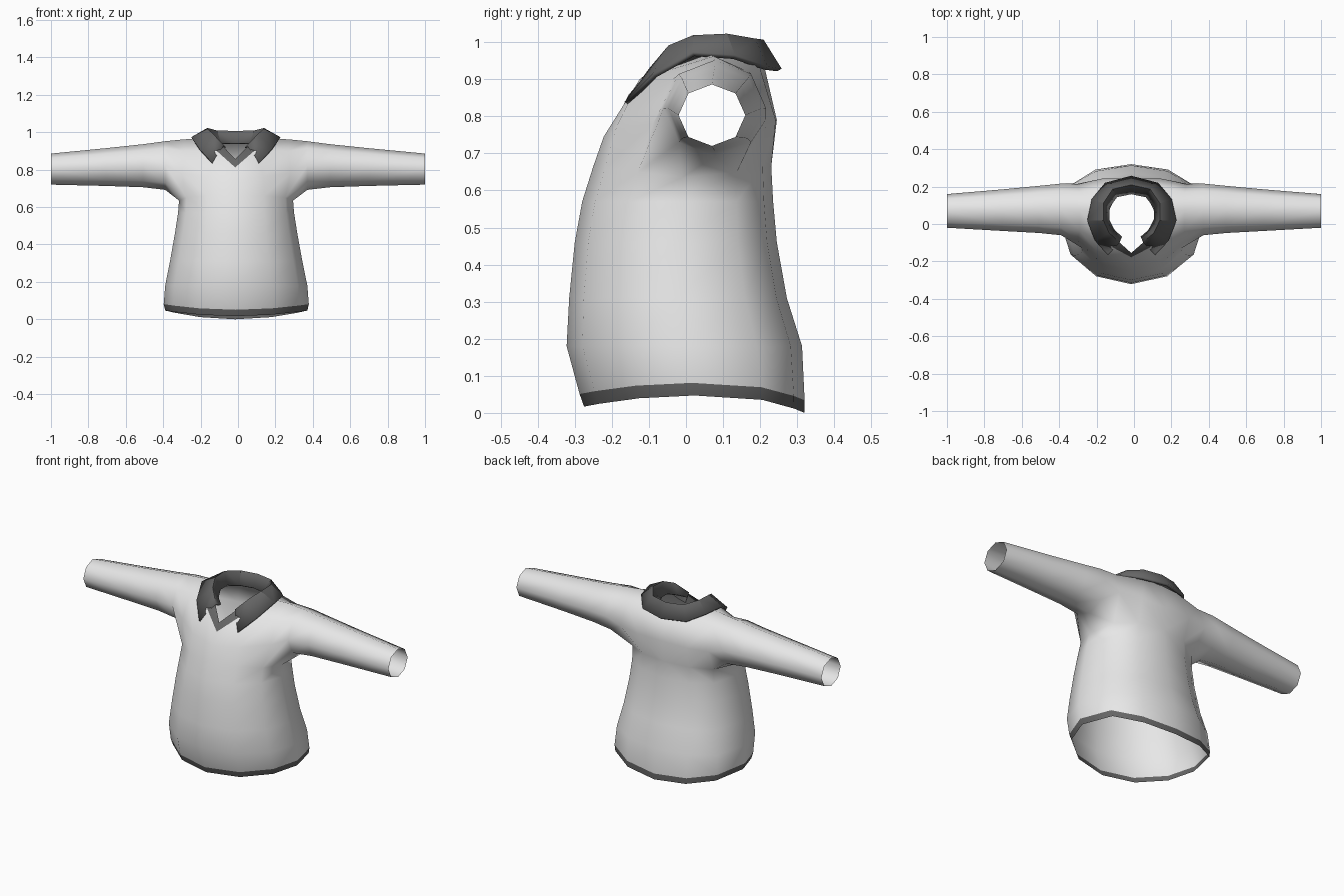
import bpy, bmesh, math

if "Cube" in bpy.data.objects:
    bpy.data.objects.remove(bpy.data.objects["Cube"])


def material(name, v):
    m = bpy.data.materials.new(name)
    m.diffuse_color = (v, v, v, 1)
    m.use_nodes = True
    m.node_tree.nodes["Principled BSDF"].inputs["Base Color"].default_value = m.diffuse_color
    return m


LIGHT = material("white_cloth", 0.8)
DARK = material("dark_grey_trim", 0.13)


def finish(bm, name, angle):
    """Shift the middle slightly left, weld the centre line and make a smooth object."""
    for v in bm.verts:
        v.co.x -= 0.015 * (1 - min(1, abs(v.co.x)))
    bmesh.ops.remove_doubles(bm, verts=bm.verts, dist=0.0005)
    bmesh.ops.recalc_face_normals(bm, faces=bm.faces)
    me = bpy.data.meshes.new(name)
    bm.to_mesh(me)
    bm.free()
    me.materials.append(LIGHT)
    me.materials.append(DARK)
    ob = bpy.data.objects.new(name, me)
    bpy.context.collection.objects.link(ob)
    bpy.ops.object.select_all(action='DESELECT')
    ob.select_set(True)
    bpy.context.view_layer.objects.active = ob
    bpy.ops.object.shade_smooth_by_angle(angle=math.radians(angle))
    return ob


def add_faces(bm, rows, side, mats=None, closed=False):
    """Bridge neighbouring rows of points with quads."""
    vs = [[bm.verts.new((side * x, y, z)) for x, y, z in r] for r in rows]
    n = len(rows[0])
    for i in range(len(vs) - 1):
        for j in range(n if closed else n - 1):
            k = (j + 1) % n
            f = bm.faces.new((vs[i][j], vs[i][k], vs[i + 1][k], vs[i + 1][j]))
            f.material_index = mats[i] if mats else 0


def half_ring(w, front, back, z_of):
    """Half of a twelve-sided ring, from front centre to back centre."""
    mid, depth = (front + back) / 2, (back - front) / 2
    pts = []
    for j in range(7):
        a = math.pi * j / 6
        c = -math.cos(a)
        cy = math.copysign(abs(c) ** (0.7 if c > 0 else 1), c) if abs(c) > 1e-6 else 0
        pts.append((w * math.sin(a) if 0 < j < 6 else 0, mid + depth * cy, z_of(c)))
    return pts


def hem(lift):
    return lambda c: lift + 0.047 - (0.03 if c < 0 else 0.047) * c * c


# Torso rings from hem to armpit
rings = [half_ring(0.38, -0.275, 0.32, hem(0)),
         half_ring(0.388, -0.287, 0.32, hem(0.034))]
for z, w, f, b in [(0.18, 0.38, -0.322, 0.313), (0.31, 0.354, -0.315, 0.272),
                   (0.46, 0.327, -0.3, 0.245), (0.57, 0.31, -0.28, 0.235)]:
    rings.append(half_ring(w, f, b, lambda c, z=z: z))
arm = half_ring(0.305, -0.25, 0.23, lambda c: 0.635 + 0.03 * abs(c))
rings.append(arm)

# Chest, shoulder and neck points
f0b, f1b, f2b = (0, -0.222, 0.745), (0.15, -0.19, 0.765), (0.29, -0.09, 0.78)
f0c, f1c, f2c = (0, -0.178, 0.812), (0.1, -0.125, 0.9), (0.28, -0.035, 0.9)
b0b, b1b, b2b = (0, 0.245, 0.79), (0.16, 0.242, 0.79), (0.29, 0.215, 0.79)
b0c, b1c, b2c = (0, 0.21, 0.94), (0.11, 0.195, 0.945), (0.28, 0.17, 0.92)
neck, top = (0.16, 0.06, 0.968), (0.28, 0.075, 0.962)
neck_out = [f0c, f1c, neck, b1c, b0c]
neck_in = [(0, -0.155, 0.858), (0.062, -0.1, 0.92), (0.13, 0.05, 0.955),
           (0.08, 0.155, 0.945), (0, 0.17, 0.94)]

# Armhole loop, anticlockwise from the armpit, then the sleeve rings
armhole = [arm[3], arm[2], f2b, f2c, top, b2c, b2b, arm[4]]


def sleeve_ring(x, y, z, ry, rz):
    return [(x, y - ry * math.sin(a), z - rz * math.cos(a))
            for a in (math.pi / 4 * i for i in range(8))]


sleeve = [armhole,
          sleeve_ring(0.38, 0.078, 0.822, 0.138, 0.13),
          sleeve_ring(0.5, 0.078, 0.821, 0.126, 0.115),
          sleeve_ring(0.7, 0.074, 0.814, 0.111, 0.101),
          sleeve_ring(1.0, 0.07, 0.803, 0.09, 0.083)]

bm = bmesh.new()
for side in (1, -1):
    add_faces(bm, rings, side, [1, 0, 0, 0, 0, 0])
    add_faces(bm, [arm[:3], [f0b, f1b, f2b], [f0c, f1c, f2c]], side)      # chest
    add_faces(bm, [arm[:3:-1], [b0b, b1b, b2b], [b0c, b1c, b2c]], side)   # back
    add_faces(bm, [[f1c, f2c], [neck, top], [b1c, b2c]], side)            # shoulder
    add_faces(bm, sleeve, side, closed=True)
    add_faces(bm, [neck_out, neck_in], side, [1])                         # neck trim
finish(bm, "shirt_body", 75)

# Folded collar: stand, fold line and outer edge, from back centre to front tip
stand = [(0, 0.165, 0.94), (0.08, 0.148, 0.94), (0.125, 0.09, 0.95),
         (0.125, 0.02, 0.95), (0.095, -0.035, 0.93), (0.055, -0.07, 0.915)]
fold = [(0, 0.208, 1.0), (0.1, 0.185, 1.003), (0.152, 0.11, 1.016),
        (0.152, 0.02, 1.012), (0.122, -0.045, 0.985), (0.065, -0.095, 0.925)]
edge = [(0, 0.252, 0.925), (0.14, 0.215, 0.93), (0.21, 0.13, 0.96),
        (0.235, 0.02, 0.968), (0.195, -0.085, 0.91), (0.125, -0.16, 0.835)]
bm = bmesh.new()
for side in (1, -1):
    add_faces(bm, [stand, fold, edge], side, [1, 1])
collar = finish(bm, "collar", 30)
mod = collar.modifiers.new("thickness", 'SOLIDIFY')
mod.thickness = 0.014
mod.offset = 0
